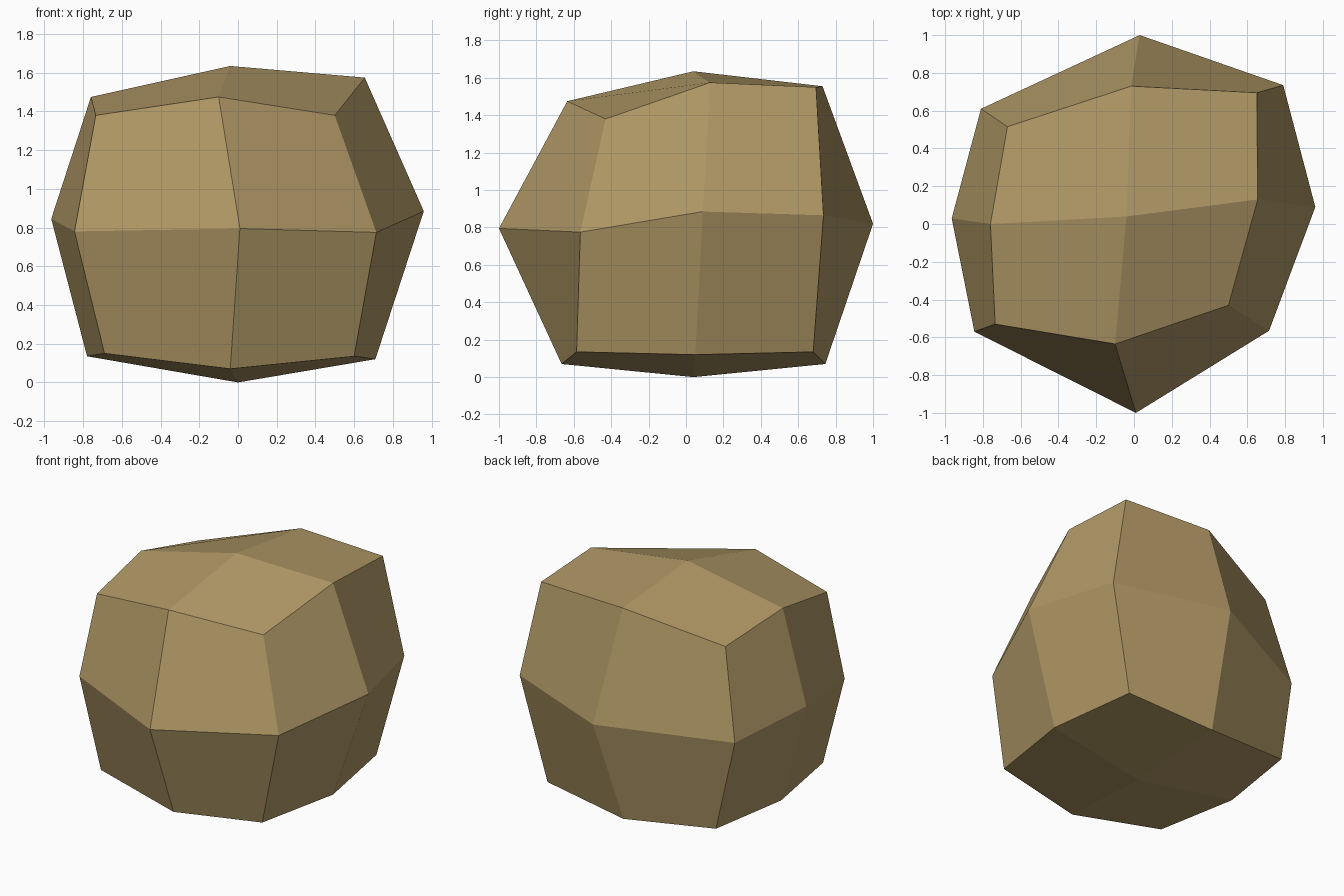
import bpy
import bmesh
from mathutils import Vector

default_cube = bpy.data.objects.get("Cube")
if default_cube:
    bpy.data.objects.remove(default_cube, do_unlink=True)


def flat_material(name, colour):
    material = bpy.data.materials.new(name)
    material.use_nodes = True
    material.diffuse_color = (*colour, 1)
    shader = material.node_tree.nodes["Principled BSDF"]
    shader.inputs["Base Color"].default_value = (*colour, 1)
    material.roughness = 1
    shader.inputs["Roughness"].default_value = 1
    return material


# Three rings of control points: each row runs along x, rows run front to back
bottom = [
    [(-.69, -.55, .15), (-.04, -.665, .07), (.6, -.585, .135)],
    [(-.78, .05, .135), (0, .04, 0), (.71, .05, .12)],
    [(-.69, .65, .14), (-.03, .745, .07), (.61, .68, .135)],
]
middle = [
    [(-.845, -.57, .78), (.01, -1, .795), (.715, -.565, .775)],
    [(-.965, .03, .845), None, (.96, .09, .885)],
    [(-.81, .61, .765), (.03, 1, .82), (.79, .735, .865)],
]
top = [
    [(-.735, -.53, 1.38), (-.1, -.635, 1.475), (.5, -.43, 1.38)],
    [(-.76, 0, 1.475), (-.04, .04, 1.635), (.655, .13, 1.575)],
    [(-.67, .515, 1.375), (-.015, .73, 1.555), (.65, .695, 1.55)],
]


def build_rock(name, layers, material):
    bm = bmesh.new()

    # Corner, edge and face points of the lattice, addressed by direction
    points = {}
    for k, layer in enumerate(layers):
        for j, row in enumerate(layer):
            for i, position in enumerate(row):
                if position is not None:
                    points[i - 1, j - 1, k - 1] = bm.verts.new(position)

    def point(direction):
        return points[tuple(int(value) for value in direction)]

    # Four facets meet at the middle of each of the six sides
    axes = [Vector((1, 0, 0)), Vector((0, 1, 0)), Vector((0, 0, 1))]
    for a in range(3):
        for side in (-1, 1):
            centre = axes[a] * side
            for du in (-1, 1):
                for dv in (-1, 1):
                    u = axes[(a + 1) % 3] * du
                    v = axes[(a + 2) % 3] * dv
                    if side * du * dv < 0:
                        u, v = v, u
                    corners = (centre + u, centre + u + v, centre + v, centre)
                    bm.faces.new([point(corner) for corner in corners])

    mesh = bpy.data.meshes.new(name)
    bm.to_mesh(mesh)
    bm.free()
    mesh.materials.append(material)
    rock = bpy.data.objects.new(name, mesh)
    bpy.context.collection.objects.link(rock)
    return rock


# Faceted boulder in a single sandy brown
sandstone = flat_material("sandy brown", (.43, .31, .13))
build_rock("boulder", (bottom, middle, top), sandstone)
